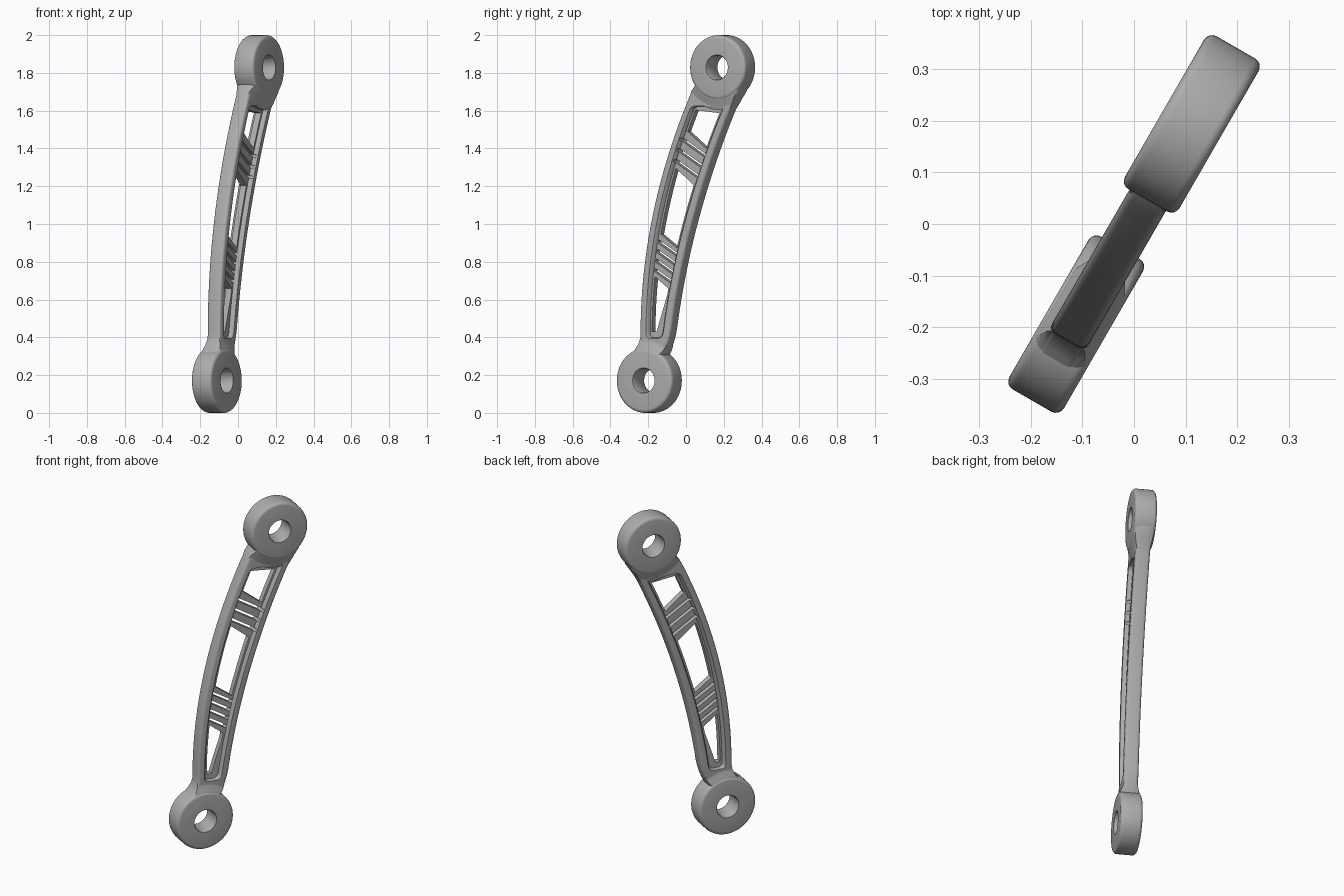
import bpy, bmesh, math
from mathutils import Matrix

if "Cube" in bpy.data.objects:
    bpy.data.objects.remove(bpy.data.objects["Cube"])

grey = bpy.data.materials.new("satin grey")
grey.use_nodes = True
grey.diffuse_color = (0.42, 0.42, 0.42, 1)
grey.node_tree.nodes["Principled BSDF"].inputs["Base Color"].default_value = grey.diffuse_color

TURN = Matrix.Rotation(math.radians(60), 4, "Z")   # plane of the link
BOSSES = {"lower": (-0.224, 0.171), "upper": (0.224, 1.829)}   # eye centres (along, up)
ENDS = (0.26, 1.74)                                # arm stops inside the eyes
SLOPE = 0.62                                       # slant of the slots


# Curved edges of the arm, flaring softly into the eyes
def left(z):
    return (-0.261 + 0.19 * max(z - 0.42, 0) ** 2 - 7 * min(max(0.4 - z, 0), 0.1) ** 2
            + 3 * max(z - 1.68, 0) ** 2)


def right(z):
    edge = -0.063 + 0.165 * (z - 0.5) + 0.138 * (z - 0.5) ** 2
    return min(edge + max(z - 1.58, 0) ** 2 - 1.5 * max(0.45 - z, 0) ** 2, 0.362)


def arm_outline(inset, z0, z1, corner=0.0, steps=40):
    """Strip between both arm edges, with optional rounded ends."""
    rows = []
    if corner:
        arc = [corner * (1 - math.cos(i * math.pi / 10)) for i in range(5)]
        rows += [(z0 + a, corner - math.sqrt(corner**2 - (corner - a) ** 2)) for a in arc]
    a, b = z0 + corner, z1 - corner
    rows += [(a + (b - a) * i / steps, 0) for i in range(steps + 1)]
    if corner:
        rows += [(z0 + z1 - z, e) for z, e in reversed(rows[:5])]
    return ([(right(z) - inset - e, z) for z, e in rows]
            + [(left(z) + inset + e, z) for z, e in reversed(rows)])


def window_outline(lo, hi, slant_lo, slant_hi, inset=0.064, steps=14):
    """Opening with slanted ends, narrowing toward the foot of the arm."""
    def side(edge, sign):
        a, b = lo + sign * slant_lo, hi + sign * slant_hi
        zs = [a + (b - a) * i / steps for i in range(steps + 1)]
        return [(edge(z) + sign * inset + min(sign, 0) * 0.16 * max(0.62 - z, 0), z) for z in zs]
    return side(right, -1) + side(left, 1)[::-1]


def slot_outline(z, half):
    """Slanted slot with round ends, centred on the arm."""
    mid, reach = (left(z) + right(z)) / 2, (right(z) - left(z)) / 2 - 0.06
    tilt = -math.atan(SLOPE)
    run = reach / math.cos(tilt) - half
    pts = []
    for i in range(16):
        t = (i + 0.5) * math.pi / 8 - math.pi / 2
        a, b = half * math.cos(t) + (run if i < 8 else -run), half * math.sin(t)
        pts.append((mid + a * math.cos(tilt) - b * math.sin(tilt),
                    z + a * math.sin(tilt) + b * math.cos(tilt)))
    return pts


def circle(centre, r, n=64):
    return [(centre[0] + r * math.cos(2 * math.pi * i / n),
             centre[1] + r * math.sin(2 * math.pi * i / n)) for i in range(n)]


def loft(name, sections):
    """Skin outlines placed at successive depths."""
    bm = bmesh.new()
    rings = [[bm.verts.new((u, y, z)) for u, z in pts] for y, pts in sections]
    n = len(rings[0])
    for a, b in zip(rings, rings[1:]):
        for i in range(n):
            j = (i + 1) % n
            bm.faces.new((a[i], a[j], b[j], b[i]))
    bm.faces.new(rings[0])
    bm.faces.new(rings[-1])
    bmesh.ops.recalc_face_normals(bm, faces=bm.faces)
    bm.transform(TURN)
    mesh = bpy.data.meshes.new(name)
    bm.to_mesh(mesh)
    bm.free()
    mesh.materials.append(grey)
    obj = bpy.data.objects.new(name, mesh)
    bpy.context.collection.objects.link(obj)
    return obj


def rounded(half, r, steps=4):
    """Depth and inset pairs of a slab with rounded rims."""
    arc = [(half - r + r * math.sin(t), r - r * math.cos(t))
           for t in (i * math.pi / 2 / steps for i in range(steps + 1))]
    return [(-y, e) for y, e in reversed(arc)] + arc


def combine(target, tool, operation):
    mod = target.modifiers.new("cut", "BOOLEAN")
    mod.operation, mod.solver, mod.object = operation, "EXACT", tool
    bpy.context.view_layer.objects.active = target
    bpy.ops.object.modifier_apply(modifier=mod.name)
    bpy.data.objects.remove(tool)


# Arm body with rounded rims
arm = loft("link_arm", [(y, arm_outline(e, *ENDS)) for y, e in rounded(0.041, 0.016)])

# Recess on each face, with soft lips
for s in (-1, 1):
    lips = [(0.018, 0.053), (0.03, 0.049), (0.037, 0.043), (0.05, 0.034)]
    combine(arm, loft("recess", [(s * y, arm_outline(e, 0.385 + e / 4, 1.635 - e / 4, 0.022))
                                 for y, e in lips]), "DIFFERENCE")

# Open windows between the slot groups
for lo, hi, slant_lo, slant_hi in [(0.43, 0.69, 0, 0.032), (0.91, 1.25, 0.036, 0.045),
                                   (1.445, 1.595, 0.045, 0.008)]:
    pts = window_outline(lo, hi, slant_lo, slant_hi)
    combine(arm, loft("window", [(-0.1, pts), (0.1, pts)]), "DIFFERENCE")

# Slanted slots through the web
for lo, hi, count in [(0.69, 0.91, 4), (1.25, 1.445, 3)]:
    for i in range(count):
        pts = slot_outline(lo + (hi - lo) * (i + 0.75) / (count + 0.5), 0.009)
        combine(arm, loft("slot", [(-0.1, pts), (0.1, pts)]), "DIFFERENCE")

parts = [arm]

# Eyes at both ends, each with a sloped neck blending into the arm
for end, c in BOSSES.items():
    neck = loft(f"{end}_neck", [(y, arm_outline(e + 0.002, *ENDS)) for y, e in rounded(0.058, 0.024)])
    cone = [(0.058, 0.16), (0.05, 0.18), (0.044, 0.198), (0.036, 0.225)]
    skirt = [(-y, circle(c, r)) for y, r in cone] + [(y, circle(c, r)) for y, r in reversed(cone)]
    combine(neck, loft("skirt", skirt), "INTERSECT")
    boss = loft(f"{end}_boss", [(y, circle(c, 0.171 - e)) for y, e in rounded(0.061, 0.018)])
    bore = [(-0.07, 0.072), (-0.055, 0.064), (0.055, 0.064), (0.07, 0.072)]
    combine(boss, loft("bore", [(y, circle(c, r, 48)) for y, r in bore]), "DIFFERENCE")
    parts += [neck, boss]

# Smooth shading with crisp creases
bpy.ops.object.select_all(action="DESELECT")
for p in parts:
    p.select_set(True)
bpy.context.view_layer.objects.active = arm
bpy.ops.object.shade_smooth_by_angle(angle=math.radians(35))
